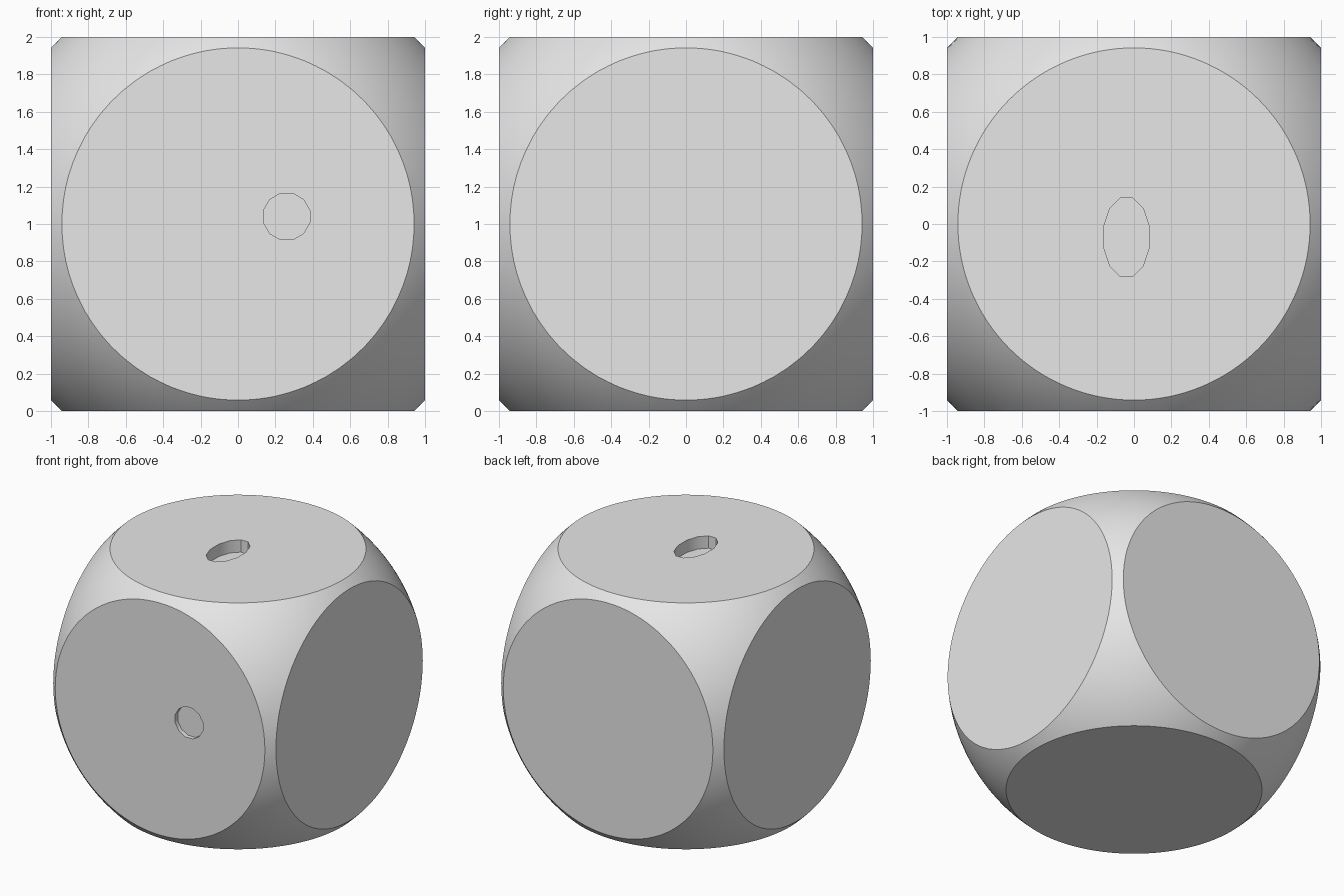
import bpy
import bmesh
import math
from mathutils import Matrix, Vector

cube = bpy.data.objects.get("Cube")
if cube:
    bpy.data.objects.remove(cube, do_unlink=True)

RADIUS = 1.374
CENTRE = Vector((0, 0, 1))

grey = bpy.data.materials.new("plain grey")
grey.use_nodes = True
colour = (0.8, 0.8, 0.8, 1)
grey.diffuse_color = colour
grey.node_tree.nodes["Principled BSDF"].inputs["Base Color"].default_value = colour


def add_object(name, bm):
    bmesh.ops.recalc_face_normals(bm, faces=bm.faces)
    mesh = bpy.data.meshes.new(name)
    bm.to_mesh(mesh)
    bm.free()
    mesh.materials.append(grey)
    obj = bpy.data.objects.new(name, mesh)
    bpy.context.collection.objects.link(obj)
    return obj


def add_cutter(name, location, rotation, scale, depth):
    """Twelve-sided prism whose axis is centred on the surface."""
    bm = bmesh.new()
    turn = Matrix.Rotation(math.radians(15), 4, "Z")
    bmesh.ops.create_cone(bm, cap_ends=True, segments=12, radius1=1, radius2=1,
                          depth=2 * depth, matrix=turn)
    bmesh.ops.scale(bm, vec=(*scale, 1), verts=bm.verts)
    bmesh.ops.transform(bm, matrix=Matrix.Translation(location) @ rotation, verts=bm.verts)
    obj = add_object(name, bm)
    obj.hide_render = True
    obj.hide_set(True)
    return obj


# Rounded block: a sphere sliced flat on six sides
bm = bmesh.new()
bmesh.ops.create_uvsphere(bm, u_segments=128, v_segments=64, radius=RADIUS,
                          matrix=Matrix.Translation(CENTRE))
for axis in range(3):
    for sign in (-1, 1):
        normal = Vector((0, 0, 0))
        normal[axis] = sign
        cut = bmesh.ops.bisect_plane(
            bm, geom=bm.verts[:] + bm.edges[:] + bm.faces[:], dist=1e-5,
            plane_co=CENTRE + normal, plane_no=normal, clear_outer=True)
        rim = [e for e in cut["geom_cut"] if isinstance(e, bmesh.types.BMEdge)]
        bmesh.ops.edgeloop_fill(bm, edges=rim)
block = add_object("rounded_block", bm)

# Round front recess and oval top recess
cutters = [
    add_cutter("front_recess_cutter", (0.26, -1, 1.04),
               Matrix.Rotation(math.radians(90), 4, "X"), (0.128, 0.128), 0.035),
    add_cutter("top_recess_cutter", (-0.04, -0.07, 2),
               Matrix.Identity(4), (0.126, 0.218), 0.1),
]
bpy.context.view_layer.objects.active = block
block.select_set(True)
for cutter in cutters:
    mod = block.modifiers.new("recess", "BOOLEAN")
    mod.operation = "DIFFERENCE"
    mod.solver = "EXACT"
    mod.object = cutter
    bpy.ops.object.modifier_apply(modifier=mod.name)
    bpy.data.objects.remove(cutter, do_unlink=True)

# Smooth corners, crisp rims
bpy.ops.object.shade_smooth_by_angle(angle=math.radians(32))
